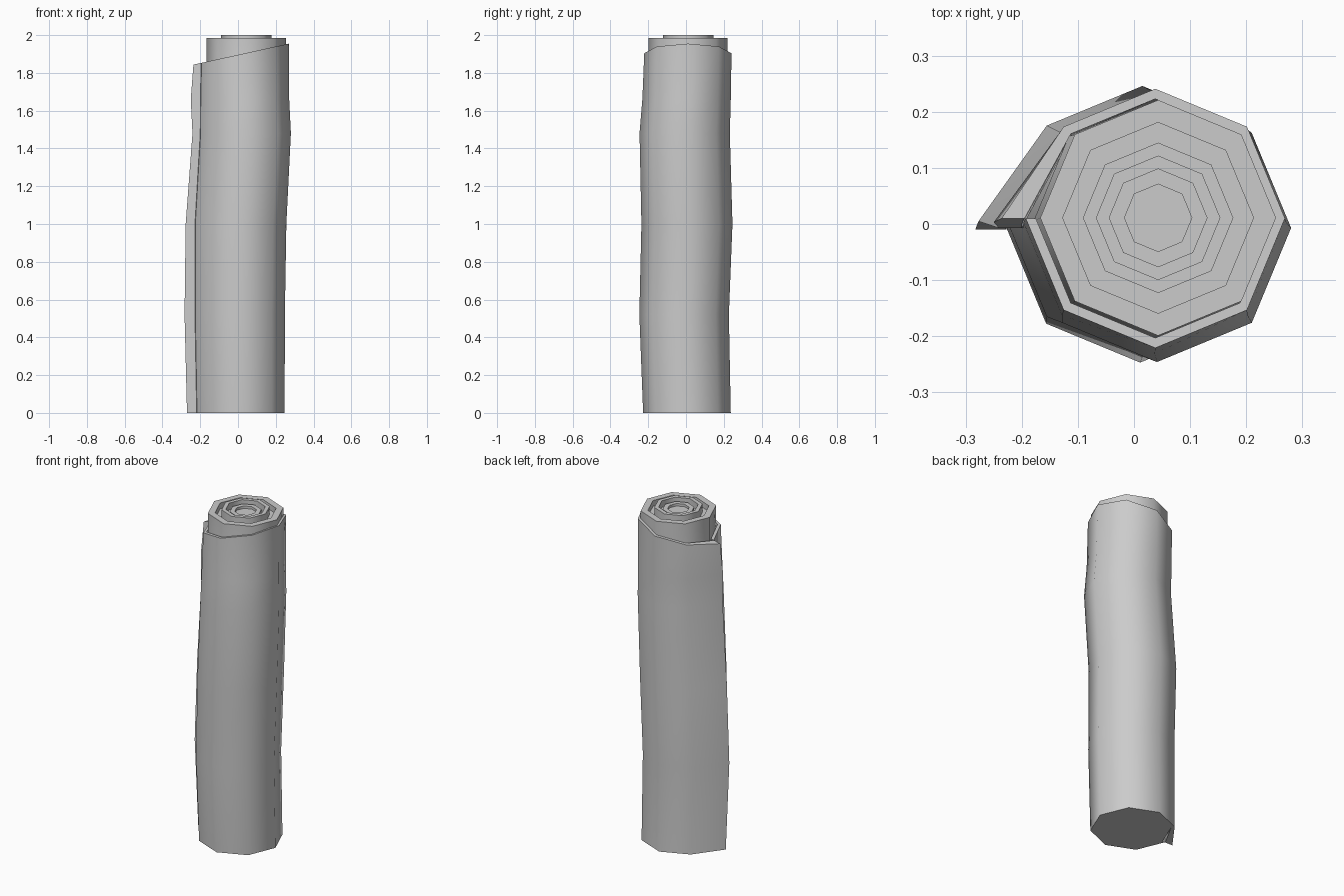
import bpy, bmesh
from math import cos, sin, pi, radians

if "Cube" in bpy.data.objects:
    bpy.data.objects.remove(bpy.data.objects["Cube"])

# z, centre x, centre y, radius, x of the loose bark edge
SECTIONS = [
    (0.00, 0.015, 0.005, 0.232, -0.270),
    (0.52, 0.011, -0.010, 0.237, -0.283),
    (1.00, 0.015, 0.005, 0.241, -0.277),
    (1.48, 0.041, -0.007, 0.239, -0.241),
    (1.66, 0.037, 0.003, 0.234, -0.250),
    (1.90, 0.038, 0.010, 0.231, -0.236),
]


def finish(name, bm):
    bmesh.ops.recalc_face_normals(bm, faces=bm.faces)
    me = bpy.data.meshes.new(name)
    bm.to_mesh(me)
    bm.free()
    ob = bpy.data.objects.new(name, me)
    bpy.context.collection.objects.link(ob)
    bpy.ops.object.select_all(action='DESELECT')
    ob.select_set(True)
    bpy.context.view_layer.objects.active = ob
    bpy.ops.object.shade_smooth_by_angle(angle=radians(50))
    return ob


def loft(name, loops):
    """Skin closed loops of equal length and cap both ends."""
    bm = bmesh.new()
    rows = [[bm.verts.new(p) for p in loop] for loop in loops]
    n = len(rows[0])
    for a, b in zip(rows, rows[1:]):
        for i in range(n):
            j = (i + 1) % n
            bm.faces.new((a[i], a[j], b[j], b[i]))
    return bm, rows


def octagon(cx, cy, r, z):
    return [(cx + r * cos(i * pi / 4), cy + r * sin(i * pi / 4), z) for i in range(8)]


# Bark: one wrap around the core, ending in a flap that overlaps its start
loops = []
for k, (z, cx, cy, r, flap) in enumerate(SECTIONS):
    outer, inner = [], []
    for i in range(9):
        a = pi + i * pi / 4
        ro = cx - flap if i == 8 else r
        ri = r + 0.002 if i == 8 else r - 0.018
        for lst, rad in ((outer, ro), (inner, ri)):
            x, y = cx + rad * cos(a), cy + rad * sin(a)
            # slanted cut at the top
            zz = z + 0.22 * (x - 0.02) if k == len(SECTIONS) - 1 else z
            lst.append((x, y, zz))
    loops.append(outer + inner[::-1])
bm, rows = loft("bark", loops)
for row in (rows[0], rows[-1]):
    for i in range(8):
        bm.faces.new((row[i], row[i + 1], row[16 - i], row[17 - i]))
finish("bark", bm)

# Core: bent octagonal log with stepped growth rings cut in the top
loops = [octagon(cx, cy, r - 0.017, z) for z, cx, cy, r, _ in SECTIONS[:-1]]
RINGS = [(0.210, 1.80), (0.210, 1.985), (0.170, 1.985), (0.170, 1.95),
         (0.134, 1.95), (0.134, 2.0), (0.110, 2.0), (0.110, 1.96),
         (0.088, 1.96), (0.088, 1.985), (0.060, 1.985), (0.060, 1.97)]
loops += [octagon(0.043, 0.011, r, z) for r, z in RINGS]
bm, rows = loft("core", loops)
bm.faces.new(rows[0])
bm.faces.new(rows[-1])
finish("core", bm)
